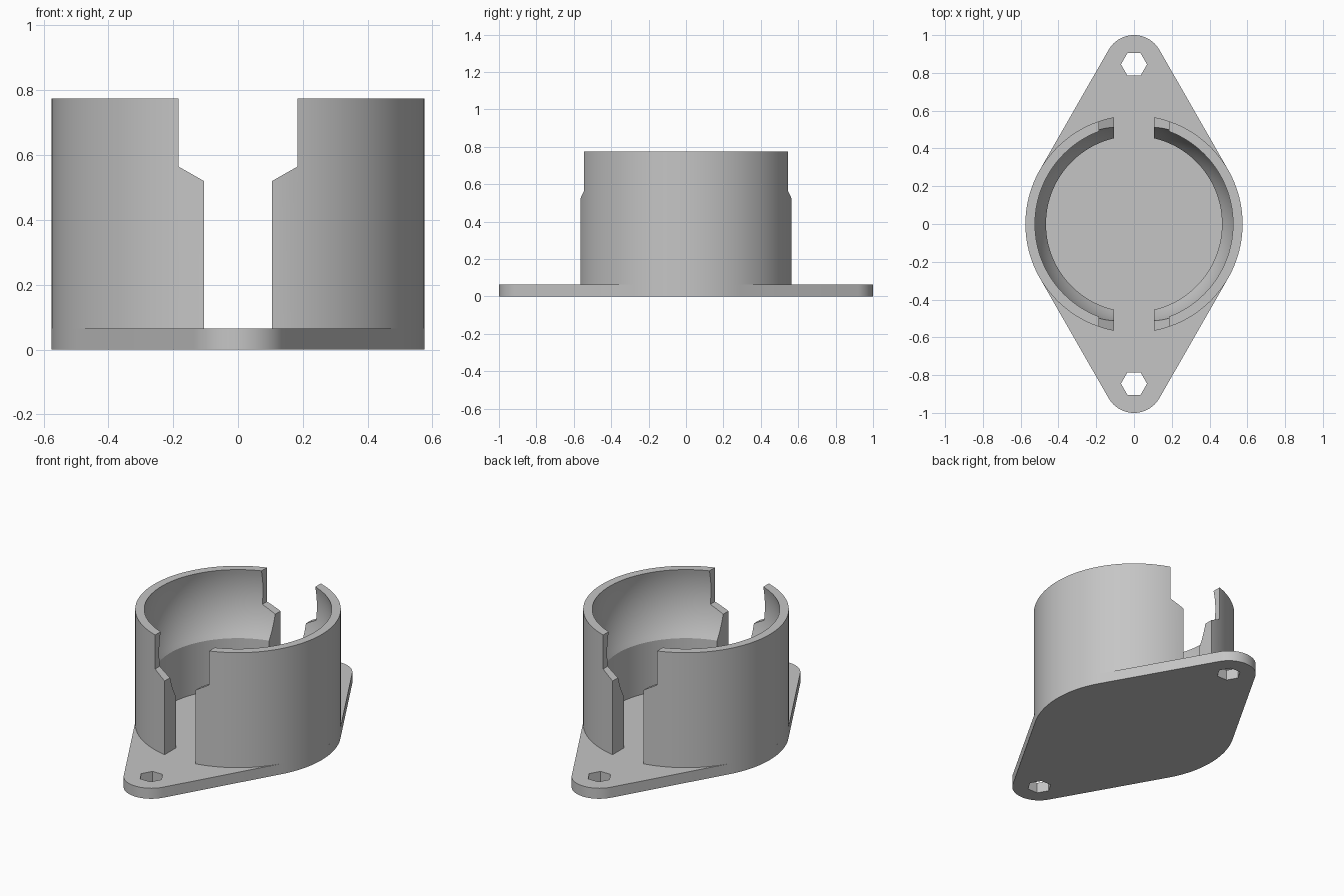
import bpy, bmesh
from math import sin, cos, asin, pi, sqrt, radians

if "Cube" in bpy.data.objects:
    bpy.data.objects.remove(bpy.data.objects["Cube"], do_unlink=True)

PLATE, TOP = 0.065, 0.775          # plate top and rim height
OUTER, BORE = 0.575, 0.466         # cup radii
BALL, BALL_Z = 0.539, 0.65         # spherical seat
EAR, EAR_Y = 0.155, 0.845          # rounded flange ends

grey = bpy.data.materials.new("plain grey")
grey.use_nodes = True
grey.diffuse_color = (0.56, 0.56, 0.56, 1)
grey.node_tree.nodes["Principled BSDF"].inputs["Base Color"].default_value = grey.diffuse_color


def finish(name, bm):
    bmesh.ops.remove_doubles(bm, verts=bm.verts, dist=1e-5)
    bmesh.ops.recalc_face_normals(bm, faces=bm.faces)
    mesh = bpy.data.meshes.new(name)
    bm.to_mesh(mesh)
    bm.free()
    obj = bpy.data.objects.new(name, mesh)
    bpy.context.collection.objects.link(obj)
    mesh.materials.append(grey)
    return obj


def prism(name, points, direction):
    """Extrude a closed outline along a direction."""
    bm = bmesh.new()
    face = bm.faces.new([bm.verts.new(p) for p in points])
    new = bmesh.ops.extrude_face_region(bm, geom=[face])["geom"]
    bmesh.ops.translate(bm, vec=direction,
                        verts=[v for v in new if isinstance(v, bmesh.types.BMVert)])
    return finish(name, bm)


def select_only(obj):
    bpy.ops.object.select_all(action='DESELECT')
    obj.select_set(True)
    bpy.context.view_layer.objects.active = obj


def cut(obj, cutter):
    select_only(obj)
    mod = obj.modifiers.new("cut", 'BOOLEAN')
    mod.operation, mod.solver, mod.object = 'DIFFERENCE', 'EXACT', cutter
    bpy.ops.object.modifier_apply(modifier=mod.name)
    bpy.data.objects.remove(cutter, do_unlink=True)


def arc(cy, r, start, end, n):
    angles = [start + (end - start) * i / n for i in range(n + 1)]
    return [(r * cos(a), cy + r * sin(a), 0) for a in angles]


# Flange: a large disc blended by tangents into two rounded ears
t = asin((OUTER - EAR) / EAR_Y)
outline = (arc(0, OUTER, -t, t, 24) + arc(EAR_Y, EAR, t, pi - t, 24)
           + arc(0, OUTER, pi - t, pi + t, 24)
           + arc(-EAR_Y, EAR, pi + t, 2 * pi - t, 24))
flange = prism("flange_plate", outline, (0, 0, PLATE))

# Hexagonal bolt holes
for side in (-1, 1):
    hexagon = [(0.069 * cos(k * pi / 3), side * EAR_Y + 0.069 * sin(k * pi / 3), -0.1)
               for k in range(6)]
    cut(flange, prism("bolt_hole_cutter", hexagon, (0, 0, 0.3)))

# Cup wall: straight bore below, spherical seat above
seat_z = BALL_Z - sqrt(BALL ** 2 - BORE ** 2)
profile = [(OUTER, TOP), (OUTER, PLATE), (BORE, PLATE)]
for i in range(17):
    z = seat_z + (TOP - seat_z) * i / 16
    profile.append((sqrt(BALL ** 2 - (z - BALL_Z) ** 2), z))
bm = bmesh.new()
ring = [bm.verts.new((r, 0, z)) for r, z in profile]
edges = [bm.edges.new((ring[i - 1], ring[i])) for i in range(len(ring))]
bmesh.ops.spin(bm, geom=ring + edges, cent=(0, 0, 0), axis=(0, 0, 1),
               angle=2 * pi, steps=128)
cup = finish("cup_wall", bm)

# Slot through front and back, wider near the rim
half = [(0.105, 0), (0.105, 0.52), (0.184, 0.565), (0.184, 1)]
slot = half + [(-x, z) for x, z in reversed(half)]
cut(cup, prism("slot_cutter", [(x, -1, z) for x, z in slot], (0, 2, 0)))

for part in (flange, cup):
    select_only(part)
    bpy.ops.object.shade_smooth_by_angle(angle=radians(25))
